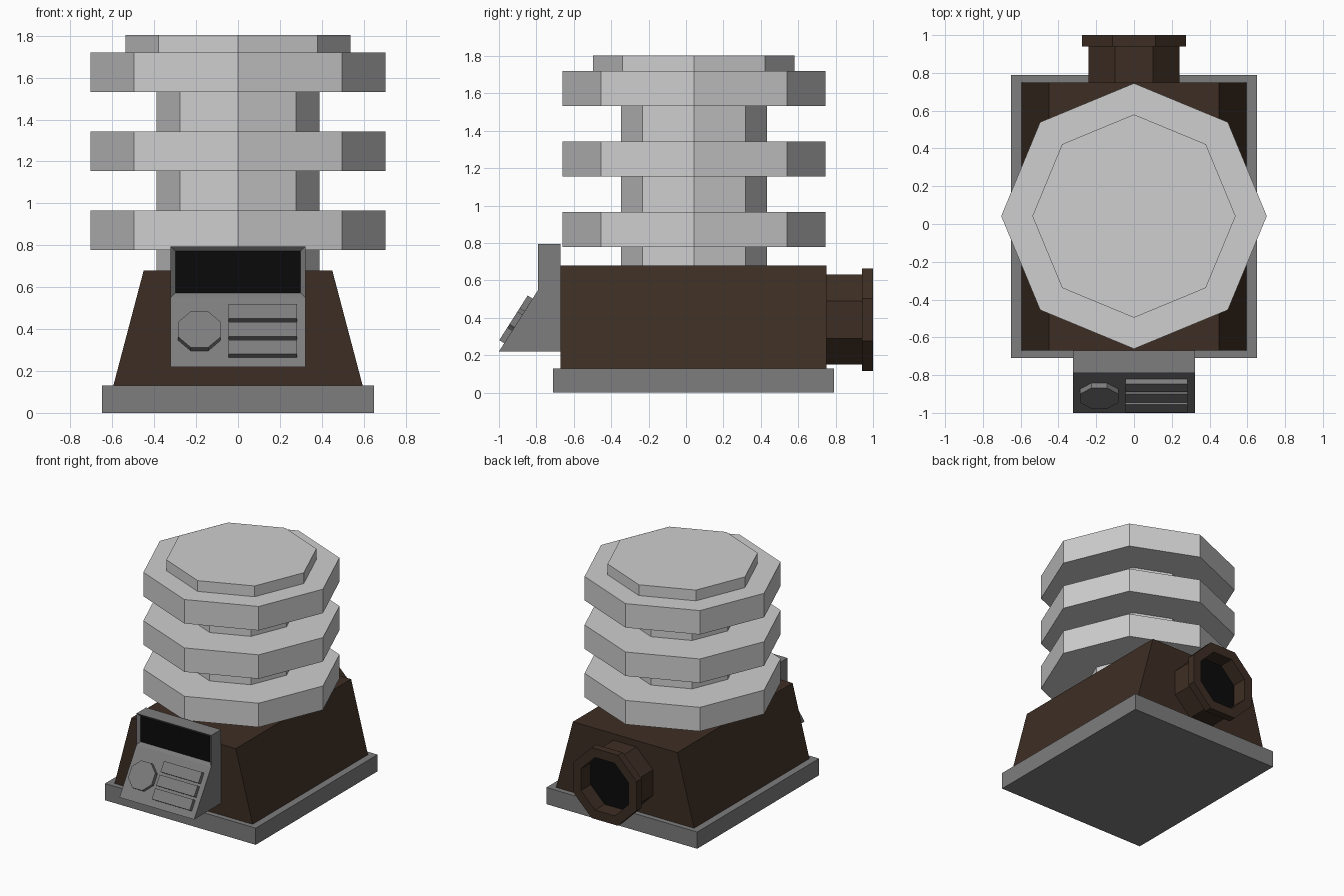
import bpy, bmesh, math
from mathutils import Matrix, Vector

if "Cube" in bpy.data.objects:
    bpy.data.objects.remove(bpy.data.objects["Cube"])


def material(name, rgb):
    m = bpy.data.materials.new(name)
    m.diffuse_color = (*rgb, 1)
    m.use_nodes = True
    m.node_tree.nodes["Principled BSDF"].inputs["Base Color"].default_value = m.diffuse_color
    return m


PALE = material("pale grey", (0.62, 0.62, 0.62))
GREY = material("mid grey", (0.205, 0.205, 0.205))
BROWN = material("dark brown", (0.047, 0.027, 0.017))
BLACK = material("black", (0.003, 0.003, 0.003))


def finish(name, bm, *mats):
    bmesh.ops.recalc_face_normals(bm, faces=bm.faces)
    me = bpy.data.meshes.new(name)
    bm.to_mesh(me)
    bm.free()
    for m in mats:
        me.materials.append(m)
    ob = bpy.data.objects.new(name, me)
    bpy.context.collection.objects.link(ob)
    return ob


def extruded(points, vec):
    """Closed solid from a planar outline swept along vec."""
    bm = bmesh.new()
    f = bm.faces.new([bm.verts.new(p) for p in points])
    r = bmesh.ops.extrude_face_region(bm, geom=[f], use_keep_orig=True)
    verts = [g for g in r["geom"] if isinstance(g, bmesh.types.BMVert)]
    bmesh.ops.translate(bm, verts=verts, vec=vec)
    return bm


def octagon(r, turn=0.0):
    return [(r * math.cos(turn + i * math.pi / 4), r * math.sin(turn + i * math.pi / 4))
            for i in range(8)]


def rect(x0, x1, y0, y1):
    return [(x0, y0), (x1, y0), (x1, y1), (x0, y1)]


# Base plate and tapered housing
finish("base_plate", extruded([(x, y, 0) for x, y in rect(-0.65, 0.65, -0.71, 0.79)],
                              (0, 0, 0.13)), GREY)
trapezoid = [(-0.595, 0.13), (0.595, 0.13), (0.45, 0.68), (-0.45, 0.68)]
finish("housing", extruded([(x, -0.67, z) for x, z in trapezoid], (0, 1.42, 0)), BROWN)


# Octagonal insulator stack
def stack_part(name, r, z0, z1):
    finish(name, extruded([(x, y + 0.042, z0) for x, y in octagon(r)],
                          (0, 0, z1 - z0)), PALE)


stack_part("tower_core", 0.39, 0.68, 1.60)
for i in range(3):
    z = 0.778 + i * 0.377
    stack_part(f"tower_disc_{i + 1}", 0.703, z, z + 0.187)
stack_part("tower_cap", 0.538, 1.71, 1.803)

# Rear pipe: octagonal rings with a flange and a black bottom inside
bm = bmesh.new()
profile = [(0.26, 0.74), (0.26, 0.94), (0.297, 0.94), (0.297, 1.0), (0.222, 1.0), (0.222, 0.88)]
rings = [[bm.verts.new((x, y, z + 0.39)) for x, z in octagon(r, math.pi / 8)]
         for r, y in profile]
for a, b in zip(rings, rings[1:]):
    for i in range(8):
        j = (i + 1) % 8
        bm.faces.new((a[i], a[j], b[j], b[i]))
bm.faces.new(rings[0])
bm.faces.new(rings[-1]).material_index = 1
finish("rear_pipe", bm, BROWN, BLACK)

# Control console with recessed screen
side = [(-0.67, 0.22), (-1.0, 0.22), (-0.79, 0.55), (-0.79, 0.795), (-0.67, 0.795)]
bm = extruded([(-0.322, y, z) for y, z in side], (0.644, 0, 0))
bmesh.ops.recalc_face_normals(bm, faces=bm.faces)
screen = min((f for f in bm.faces if abs(f.normal.y) > 0.99),
             key=lambda f: f.calc_center_median().y)
bmesh.ops.inset_individual(bm, faces=[screen], thickness=0.032)
bmesh.ops.translate(bm, verts=screen.verts[:], vec=(0, 0.02, 0))
screen.material_index = 1
finish("console", bm, GREY, BLACK)

# Dial and buttons, laid out on the sloped console face
up = Vector((0, 0.21, 0.33)).normalized()
out = Vector((0, -up.z, up.y))
slope = Matrix.Translation((0, -1.0, 0.22)) @ Matrix(
    ((1, 0, 0), (0, up.y, out.y), (0, up.z, out.z))).to_4x4()


def on_slope(name, outline):
    bm = extruded([(x, y, -0.005) for x, y in outline], (0, 0, 0.036))
    bmesh.ops.transform(bm, matrix=slope, verts=bm.verts)
    finish(name, bm, GREY)


on_slope("dial", [(x - 0.184, y + 0.192) for x, y in octagon(0.11, math.pi / 8)])
for i in range(3):
    y = 0.052 + i * 0.101
    on_slope(f"button_{i + 1}", rect(-0.045, 0.282, y, y + 0.081))
